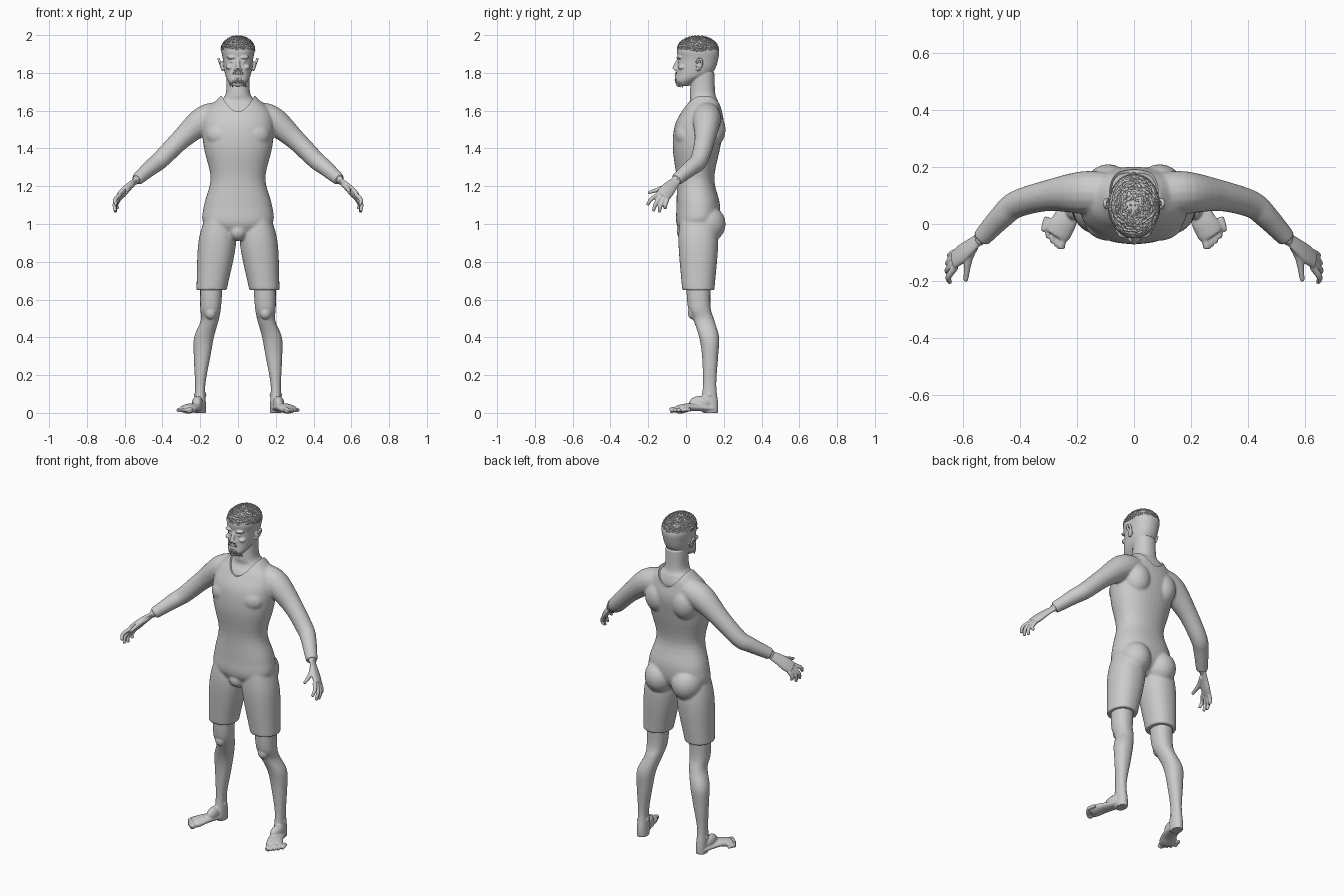
import bpy, bmesh, math, random
from mathutils import Vector, Matrix

if "Cube" in bpy.data.objects:
    bpy.data.objects.remove(bpy.data.objects["Cube"])
random.seed(4)

SHADE = (0.6, 0.6, 0.6, 1)
GREY = bpy.data.materials.new("neutral_grey")
GREY.use_nodes = True
GREY.diffuse_color = SHADE
GREY.node_tree.nodes["Principled BSDF"].inputs["Base Color"].default_value = SHADE

BOTH_SIDES = (1, -1)
ONE_SIDE = (1,)


def spline(rows, steps):
    """Catmull-Rom interpolation of rows of numbers."""
    points = [Vector(row) for row in rows]
    points = [2 * points[0] - points[1]] + points + [2 * points[-1] - points[-2]]
    out = []
    for a, b, c, d in zip(points, points[1:], points[2:], points[3:]):
        for k in range(steps):
            t = k / steps
            linear, square, cube = c - a, 2 * a - 5 * b + 4 * c - d, 3 * b - a - 3 * c + d
            out.append(b + (linear * t + square * t * t + cube * t ** 3) / 2)
    return out + [points[-2]]


def loft(bm, rings, segments, squareness, sides):
    """Skin (centre, u, v) ellipses and cap both ends, on each side."""
    def bend(w):
        return math.copysign(abs(w) ** squareness, w)
    for mirror in sides:
        loops = []
        for centre, u, v in rings:
            loop = []
            for i in range(segments):
                angle = math.tau * i / segments
                point = centre + u * bend(math.cos(angle)) + v * bend(math.sin(angle))
                loop.append(bm.verts.new((point.x * mirror, point.y, point.z)))
            loops.append(loop)
        for low, high in zip(loops, loops[1:]):
            for i in range(segments):
                j = (i + 1) % segments
                bm.faces.new((low[i], low[j], high[j], high[i]))
        bm.faces.new(loops[0][::-1])
        bm.faces.new(loops[-1])


def stack(bm, rows):
    """Level rings: height, half width, front y, back y; a fifth value is centre x, mirrored."""
    rings = []
    for height, width, front, back, *x in spline(rows, 5):
        centre = Vector((x[0] if x else 0, (front + back) / 2, height))
        rings.append((centre, Vector((width, 0, 0)), Vector((0, (back - front) / 2, 0))))
    loft(bm, rings, 40, 0.9, BOTH_SIDES if len(rows[0]) > 4 else ONE_SIDE)


def tube(bm, rows, across=(0, 1, 0), flat=1, sides=BOTH_SIDES, segments=16, steps=5):
    """Rings along a path of x, y, z, radius; flat scales the radius normal to across."""
    points = spline(rows, steps)
    last = len(points) - 1
    rings = []
    for i, point in enumerate(points):
        along = (points[min(i + 1, last)] - points[max(i - 1, 0)]).to_3d().normalized()
        normal = along.cross(Vector(across)).normalized()
        radius = point[3]
        rings.append((point.to_3d(), normal.cross(along) * radius, normal * radius * flat))
    loft(bm, rings, segments, 1, sides)


def ball(bm, centre, radii):
    """Ellipsoid, mirrored when it is off the middle."""
    for mirror in BOTH_SIDES if centre[0] else ONE_SIDE:
        place = Matrix.Translation((centre[0] * mirror, centre[1], centre[2]))
        bmesh.ops.create_icosphere(bm, subdivisions=3, radius=1,
                                   matrix=place @ Matrix.Diagonal((*radii, 1)))


def finish(bm, name, voxel=0, smooth=2, rounded=True):
    """Make the object; a voxel size blends its pieces into one skin."""
    bmesh.ops.recalc_face_normals(bm, faces=bm.faces)
    for face in bm.faces:
        face.smooth = rounded
    mesh = bpy.data.meshes.new(name)
    bm.to_mesh(mesh)
    bm.free()
    mesh.materials.append(GREY)
    part = bpy.data.objects.new(name, mesh)
    bpy.context.collection.objects.link(part)
    if voxel:
        blend = part.modifiers.new("blend", 'REMESH')
        blend.mode, blend.voxel_size, blend.use_smooth_shade = 'VOXEL', voxel, True
        soften = part.modifiers.new("soften", 'SMOOTH')
        soften.factor, soften.iterations = 0.5, smooth
    return part


# Body suit: torso and thighs
bm = bmesh.new()
stack(bm, [(.93, .06, -.01, .11), (1, .18, -.05, .17), (1.1, .18, -.05, .18), (1.24, .145, -.05, .15),
           (1.4, .18, -.07, .18), (1.52, .19, -.06, .2), (1.6, .17, -.02, .19), (1.65, .12, .01, .18),
           (1.68, .09, .03, .16)])
stack(bm, [(1.05, .07, -.03, .15, .1), (.9, .1, -.04, .17, .11), (.65, .08, -.02, .15, .14)])
# Seat, crotch, shoulder blades and chest
ball(bm, (.09, .11, 1), (.09, .1, .1))
ball(bm, (0, 0, .96), (.05, .05, .05))
ball(bm, (.09, .13, 1.5), (.08, .08, .1))
ball(bm, (.08, 0, 1.47), (.09, .06, .07))
# Sleeves down to the cuffs
tube(bm, [(.08, .11, 1.58, .07), (.18, .11, 1.55, .075), (.3, .1, 1.45, .055), (.41, .07, 1.34, .048),
          (.46, .03, 1.3, .043), (.535, -.05, 1.235, .033)])
suit = finish(bm, "body_suit", voxel=.007, smooth=4)

# Neckline cutter: a curved prism that notches the collar front and back
bm = bmesh.new()
collar = .09
outline = [(collar * t, 1.595 + collar * t * t) for t in (i / 6 for i in range(-6, 7))]
outline += [(collar, 1.8), (-collar, 1.8)]
front = bm.faces.new([bm.verts.new((x, -.3, z)) for x, z in outline])
extruded = bmesh.ops.extrude_face_region(bm, geom=[front])["geom"]
moved = [item for item in extruded if isinstance(item, bmesh.types.BMVert)]
bmesh.ops.translate(bm, vec=(0, .8, 0), verts=moved)
cutter = finish(bm, "neckline_cutter", rounded=False)
cutter.hide_render = True
cutter.display_type = 'WIRE'
cutter.hide_set(True)
notch = suit.modifiers.new("neckline", 'BOOLEAN')
notch.operation, notch.object = 'DIFFERENCE', cutter

# Neck with the upper chest, then the skull
bm = bmesh.new()
stack(bm, [(1.5, .14, -.04, .17), (1.6, .15, -.01, .18), (1.65, .1, .02, .17), (1.69, .065, .02, .155),
           (1.8, .06, .03, .15)])
stack(bm, [(1.73, .03, -.05, .01), (1.76, .055, -.055, .06), (1.8, .07, -.05, .14),
           (1.87, .08, -.043, .17), (1.93, .085, -.045, .17), (1.98, .04, .01, .11)])
# Nose, nostrils, brows, eyes, cheeks and lips
tube(bm, [(0, -.035, 1.88, .008), (0, -.05, 1.85, .01), (0, -.06, 1.82, .014)], sides=ONE_SIDE)
ball(bm, (.012, -.053, 1.818), (.01, .01, .008))
ball(bm, (.033, -.033, 1.882), (.026, .018, .009))
ball(bm, (.03, -.03, 1.86), (.013, .013, .008))
ball(bm, (.045, -.02, 1.83), (.02, .023, .014))
for height in (1.777, 1.788):
    ball(bm, (0, -.05, height), (.02, .01, .006))
# Ears: a leaning rim round a hollow
rim = []
for i in range(9):
    angle = math.pi * (i / 5 - .7)
    lean = math.sin(angle)
    rim.append((.092 + .01 * lean, .068 + .015 * math.cos(angle) + .005 * lean, 1.845 + .028 * lean, .007))
tube(bm, rim, across=(1, 0, 0))
ball(bm, (.085, .065, 1.84), (.012, .012, .02))
finish(bm, "head_and_neck", voxel=.004)


def lock(bm, surface, angle, level, turn, rise, radius):
    """Short tapered lock laid along a curved surface."""
    rows = []
    for k in range(4):
        t = k / 3
        rows.append((*surface(angle + turn * t, level + rise * t), radius * (1 - t / 2)))
    tube(bm, rows, across=(.3, .2, .9), sides=ONE_SIDE, segments=6, steps=2)


CROWN = Vector((0, .063, 1.922))
CAP = Vector((.088, .108, .073))


def scalp(angle, level):
    level = min(max(level, -.1), 1.5)
    ring = math.cos(level)
    return CROWN + CAP * Vector((0, 0, 0)).dot(CAP) + Vector(
        (CAP.x * ring * math.cos(angle), CAP.y * ring * math.sin(angle), CAP.z * math.sin(level)))


def jaw(angle, level):
    reach = .066 * (1 + min(0, level) / 4)
    return .052 * math.sin(angle), .01 - reach * math.cos(angle), 1.752 + .024 * level


# Hair: cropped cap covered with swept locks, spaced by the golden angle
bm = bmesh.new()
ball(bm, CROWN, CAP)
count = 260
for i in range(count):
    lock(bm, scalp, i * math.tau * .618, math.asin(i / count), random.uniform(.3, .6),
         random.uniform(-.2, .2), random.uniform(.004, .006))
finish(bm, "hair")

# Beard: locks round the chin, and a moustache
bm = bmesh.new()
for i in range(90):
    lock(bm, jaw, random.uniform(-1, 1), random.uniform(-.8, .7), random.uniform(-.2, .2), -.4, .004)
for i in range(-7, 8):
    x = i * .003
    tube(bm, [(x, -.053, 1.803, .003), (x * 1.3, -.057 + abs(x) * .3, 1.793, .002)],
         across=(1, 0, 0), sides=ONE_SIDE, segments=6, steps=2)
finish(bm, "beard")

# Hands: wrist and palm, then thumb
bm = bmesh.new()
SPREAD = (0, .8, -.5)
tube(bm, [(.5, -.02, 1.265, .024), (.545, -.055, 1.228, .026)], SPREAD, flat=.8)
tube(bm, [(.54, -.05, 1.23, .025), (.575, -.08, 1.2, .034), (.605, -.105, 1.17, .04),
          (.63, -.125, 1.145, .037)], SPREAD, flat=.45)
tube(bm, [(.56, -.075, 1.21, .017), (.58, -.125, 1.19, .014), (.59, -.2, 1.165, .008)])
# Four curled fingers, index to little
knuckles = Vector((.625, -.15, 1.155)), Vector((.63, -.1, 1.13))
joints = Vector((.65, -.185, 1.13)), Vector((.645, -.11, 1.1))
tips = Vector((.645, -.205, 1.1)), Vector((.635, -.11, 1.08))
for i in range(4):
    t = i / 3
    drop = Vector((.01, 0, -.03)) * math.sin(math.pi * t)
    tube(bm, [(*knuckles[0].lerp(knuckles[1], t), .012), (*(joints[0].lerp(joints[1], t) + drop / 2), .011),
              (*(tips[0].lerp(tips[1], t) + drop), .008)], SPREAD)
finish(bm, "hands", voxel=.004)

# Lower legs: knee, calf, ankle and heel
bm = bmesh.new()
stack(bm, [(.7, .06, 0, .13, .14), (.56, .055, .01, .13, .145), (.49, .047, .04, .15, .15),
           (.4, .052, .07, .175, .18), (.3, .044, .085, .17, .19), (.15, .027, .09, .16, .2),
           (.05, .03, .08, .17, .2), (0, .03, .09, .17, .2)])
ball(bm, (.145, .035, .53), (.03, .025, .035))
ball(bm, (.2, .125, .095), (.034, .02, .02))
# Feet: instep, sole and a fan of toes
FOOT_ACROSS = (1, .3, 0)
ball(bm, (.215, .075, .05), (.03, .06, .04))
tube(bm, [(.2, .14, .022, .032), (.235, .03, .03, .042), (.262, -.02, .022, .048), (.275, -.04, .018, .044)],
     FOOT_ACROSS, flat=.5)
for i in range(5):
    t = i / 4
    x, y = .255 + .06 * t, -.085 + .02 * t + .04 * t * t
    radius = .01 if i else .015
    tube(bm, [(x - .01, y + .05, .018, radius), (x, y + .015, .016, radius), (x, y, .011, radius)], FOOT_ACROSS)
finish(bm, "lower_legs_and_feet", voxel=.0045)
